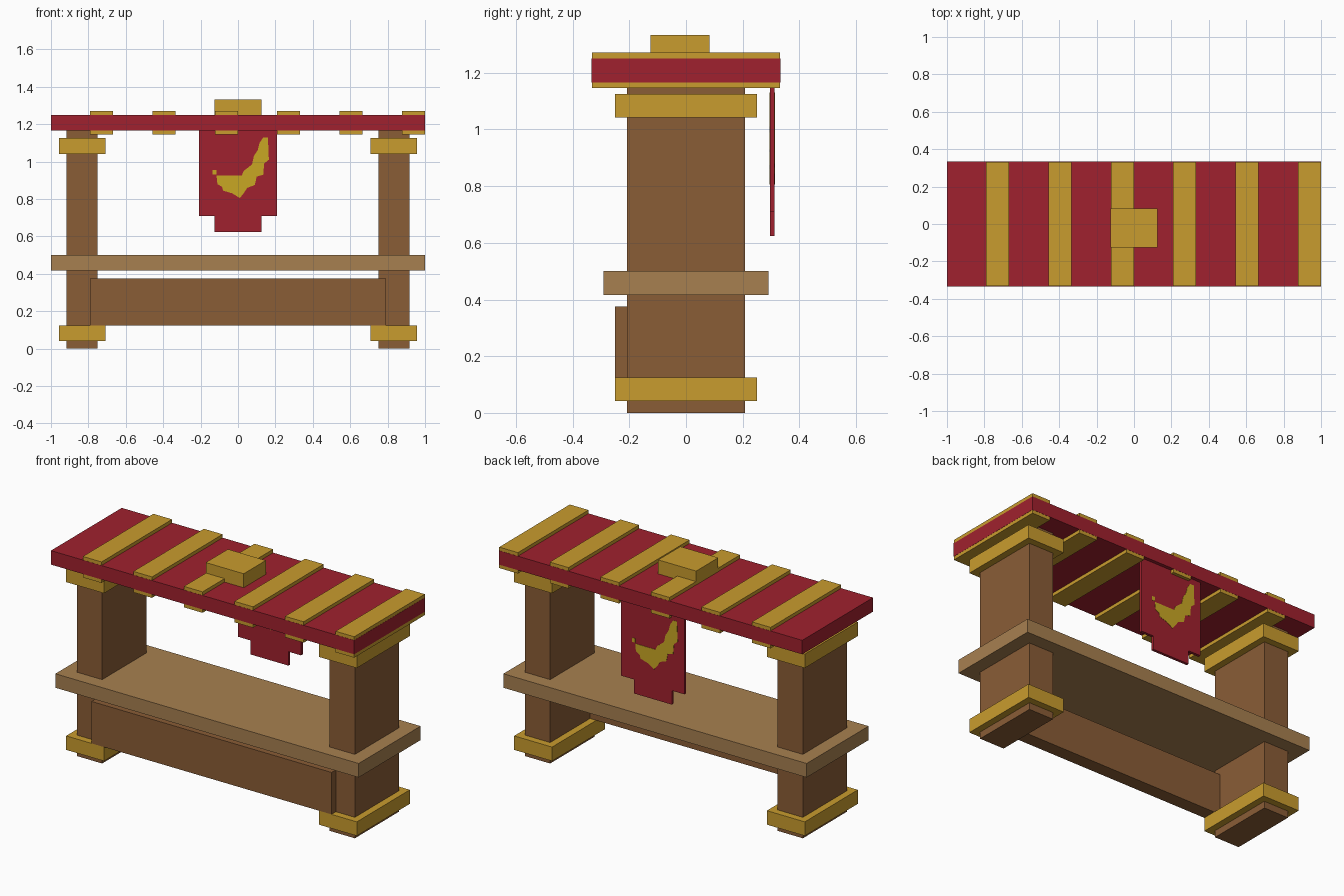
import bpy, bmesh

if "Cube" in bpy.data.objects:
    bpy.data.objects.remove(bpy.data.objects["Cube"])

U = 1 / 24  # plank grid unit


def material(name, rgb):
    m = bpy.data.materials.new(name)
    lin = [(c / 255 / 12.92) if c < 11 else ((c / 255 + 0.055) / 1.055) ** 2.4 for c in rgb]
    m.diffuse_color = (*lin, 1)
    m.use_nodes = True
    m.node_tree.nodes["Principled BSDF"].inputs["Base Color"].default_value = m.diffuse_color
    return m


RED = material("red_cloth", (160, 33, 46))
GOLD = material("gold_trim", (201, 156, 46))
EMBLEM = material("emblem_gold", (201, 167, 36))
BROWN = material("brown_wood", (138, 93, 54))
TAN = material("light_wood", (167, 128, 80))


def add_mesh(name, bm, mat):
    bmesh.ops.recalc_face_normals(bm, faces=bm.faces)
    mesh = bpy.data.meshes.new(name)
    bm.to_mesh(mesh)
    bm.free()
    mesh.materials.append(mat)
    ob = bpy.data.objects.new(name, mesh)
    bpy.context.collection.objects.link(ob)
    return ob


def box(name, x, y, z, mat):
    """Box from (min, max) ranges."""
    bm = bmesh.new()
    bmesh.ops.create_cube(bm, size=1)
    for v in bm.verts:
        v.co = [r[0] if c < 0 else r[1] for c, r in zip(v.co, (x, y, z))]
    return add_mesh(name, bm, mat)


def slab(name, outline, y0, y1, mat, flip=1):
    """Extrude an x-z outline from y0 to y1."""
    bm = bmesh.new()
    face = bm.faces.new([bm.verts.new((flip * x, y0, z)) for x, z in outline])
    ext = bmesh.ops.extrude_face_region(bm, geom=[face])["geom"]
    for v in ext:
        if isinstance(v, bmesh.types.BMVert):
            v.co.y = y1
    return add_mesh(name, bm, mat)


# Legs with gold bands at foot and head
for side, s in (("left", -1), ("right", 1)):
    def span(a, b):
        return tuple(sorted((s * a * U, s * b * U)))
    box(f"leg_{side}", span(18, 22), (-5 * U, 5 * U), (0, 28 * U), BROWN)
    for part, z in (("foot", 1), ("head", 25)):
        box(f"{part}_band_{side}", span(17, 23), (-6 * U, 6 * U), (z * U, (z + 2) * U), GOLD)

# Shelf and front panel
box("shelf", (-1, 1), (-7 * U, 7 * U), (10 * U, 12 * U), TAN)
box("front_panel", (-19 * U, 19 * U), (-6 * U, -4 * U), (3 * U, 9 * U), BROWN)

# Table top with gold cross straps
box("table_top", (-1, 1), (-8 * U, 8 * U), (28 * U, 30 * U), RED)
E = 0.001
for i, x in enumerate((-19, -11, -3, 5, 13, 21)):
    box(f"strap_{i + 1}", (x * U + E, (x + 3) * U - E), (-8 * U + E, 8 * U - E),
        (27.5 * U, 30.5 * U), GOLD)
box("top_block", (-3 * U, 3 * U), (-3 * U, 2 * U), (30 * U, 32 * U), GOLD)

# Hanging banner with a stepped lower edge
Y0, Y1 = 7.1 * U, 7.5 * U
banner = [(-5, 28), (-5, 17), (-3, 17), (-3, 15), (3, 15), (3, 17), (5, 17), (5, 28)]
slab("banner", [(x * U, z * U) for x, z in banner], Y0, Y1, RED)

# Crescent emblem on both faces of the banner
crescent = [(-.115, .925), (.02, .925), (.03, .95), (.075, .985), (.085, 1.03), (.105, 1.06),
            (.115, 1.10), (.135, 1.13), (.16, 1.13), (.165, 1.01), (.14, .99), (.135, .93),
            (.10, .92), (.09, .875), (.05, .86), (.03, .83), (.01, .805), (-.03, .83),
            (-.08, .845), (-.085, .865), (-.11, .88)]
dot = [(-.135, .93), (-.115, .93), (-.115, .955), (-.135, .955)]
for face, ya, yb, flip in (("front", Y0 - .002, Y0 + .001, 1), ("back", Y1 - .001, Y1 + .002, -1)):
    slab(f"emblem_crescent_{face}", crescent, ya, yb, EMBLEM, flip)
    slab(f"emblem_dot_{face}", dot, ya, yb, EMBLEM, flip)
